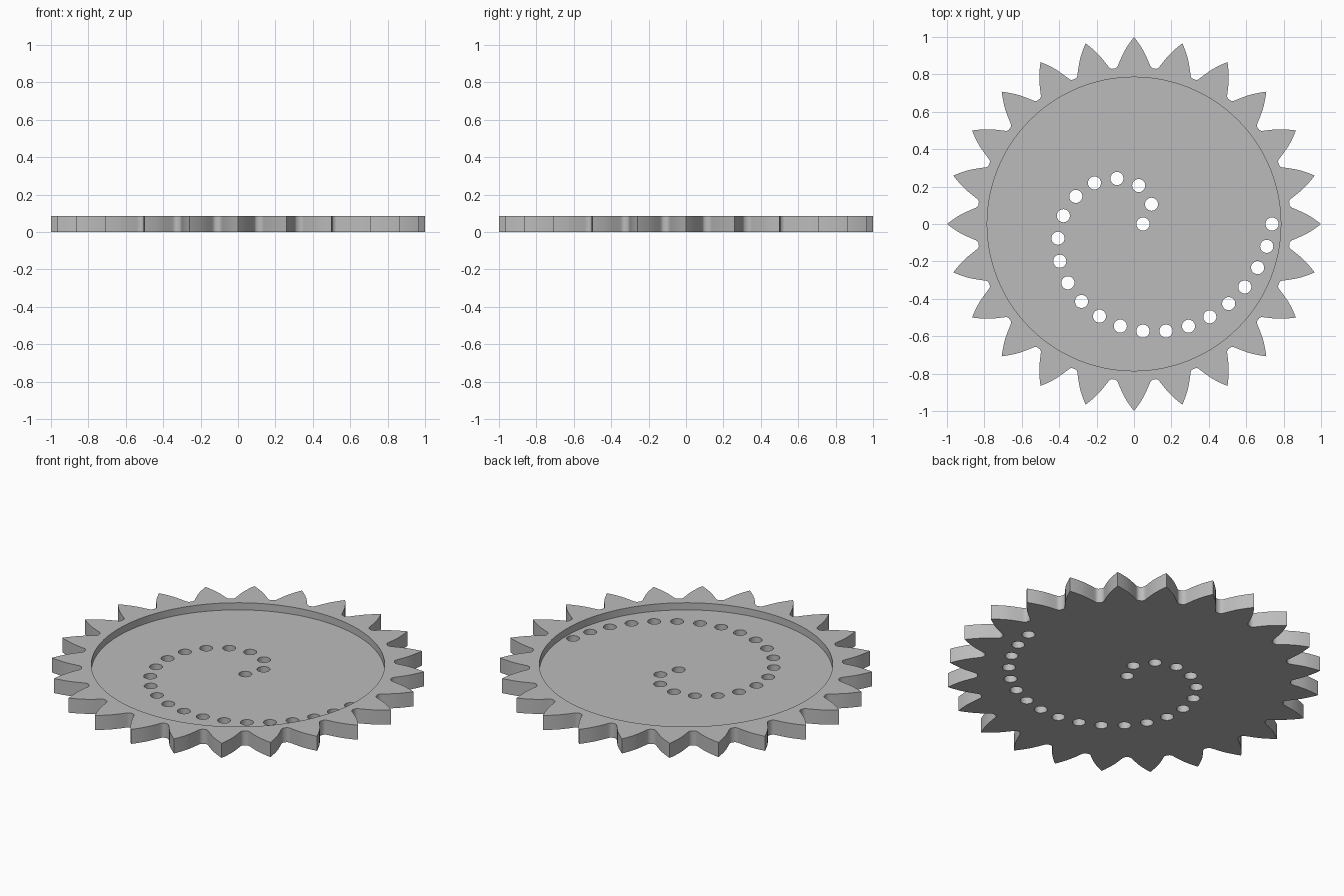
import bpy, bmesh, math

if "Cube" in bpy.data.objects:
    bpy.data.objects.remove(bpy.data.objects["Cube"])

TEETH, HEIGHT = 24, 0.086
RECESS_R, FLOOR_Z = 0.785, 0.044
HOLES, HOLE_R = 22, 0.035

steel = bpy.data.materials.new("steel grey")
steel.diffuse_color = (0.5, 0.5, 0.5, 1)
steel.use_nodes = True
steel.node_tree.nodes["Principled BSDF"].inputs["Base Color"].default_value = steel.diffuse_color


def prism(bm, pts, z0, z1):
    """Extrude a closed outline from z0 to z1."""
    face = bm.faces.new([bm.verts.new((x, y, z0)) for x, y in pts])
    top = bmesh.ops.extrude_face_region(bm, geom=[face])["geom"]
    for v in top:
        if isinstance(v, bmesh.types.BMVert):
            v.co.z = z1


def circle(cx, cy, r, n):
    return [(cx + r * math.cos(2 * math.pi * i / n),
             cy + r * math.sin(2 * math.pi * i / n)) for i in range(n)]


def make_object(name, outlines, z0, z1):
    bm = bmesh.new()
    for pts in outlines:
        prism(bm, pts, z0, z1)
    bmesh.ops.recalc_face_normals(bm, faces=bm.faces)
    mesh = bpy.data.meshes.new(name)
    bm.to_mesh(mesh)
    bm.free()
    mesh.materials.append(steel)
    ob = bpy.data.objects.new(name, mesh)
    bpy.context.collection.objects.link(ob)
    return ob


# Toothed outline: half a tooth as (degrees from tip, radius), mirrored and repeated
half = [(0, 1.0), (0.9, 0.98), (1.75, 0.96), (2.6, 0.94), (3.4, 0.92), (4.1, 0.90),
        (4.8, 0.88), (5.5, 0.86), (5.9, 0.849), (6.3, 0.842), (6.9, 0.838)]
tooth = [(-a, r) for a, r in reversed(half[1:])] + half
outline = []
for i in range(TEETH):
    for a, r in tooth:
        t = math.radians(a + 360 / TEETH * i)
        outline.append((r * math.cos(t), r * math.sin(t)))
gear = make_object("gear_disc", [outline], 0, HEIGHT)

# Holes spaced evenly along one turn of a spiral
R0, R1, STEPS = 0.048, 0.738, 4000
path, lengths = [], [0.0]
for i in range(STEPS + 1):
    f = i / STEPS
    r, t = R0 + (R1 - R0) * f, 2 * math.pi * f
    path.append((r * math.cos(t), r * math.sin(t)))
    if i:
        lengths.append(lengths[-1] + math.dist(path[-1], path[-2]))
centres, k = [], 0
for h in range(HOLES):
    while k < STEPS and lengths[k] < lengths[-1] * h / (HOLES - 1):
        k += 1
    centres.append(path[k])

# Cut the shallow recess, then the spiral of through holes
cutters = [
    make_object("recess_cutter", [circle(0, 0, RECESS_R, 128)], FLOOR_Z, 0.2),
    make_object("hole_cutter", [circle(x, y, HOLE_R, 32) for x, y in centres], -0.1, 0.2),
]
bpy.context.view_layer.objects.active = gear
gear.select_set(True)
for cutter in cutters:
    cutter.hide_render = True
    mod = gear.modifiers.new("cut", 'BOOLEAN')
    mod.operation, mod.solver, mod.object = 'DIFFERENCE', 'EXACT', cutter
    bpy.ops.object.modifier_apply(modifier=mod.name)
for cutter in cutters:
    bpy.data.objects.remove(cutter)

bpy.ops.object.shade_smooth_by_angle(angle=math.radians(25))
